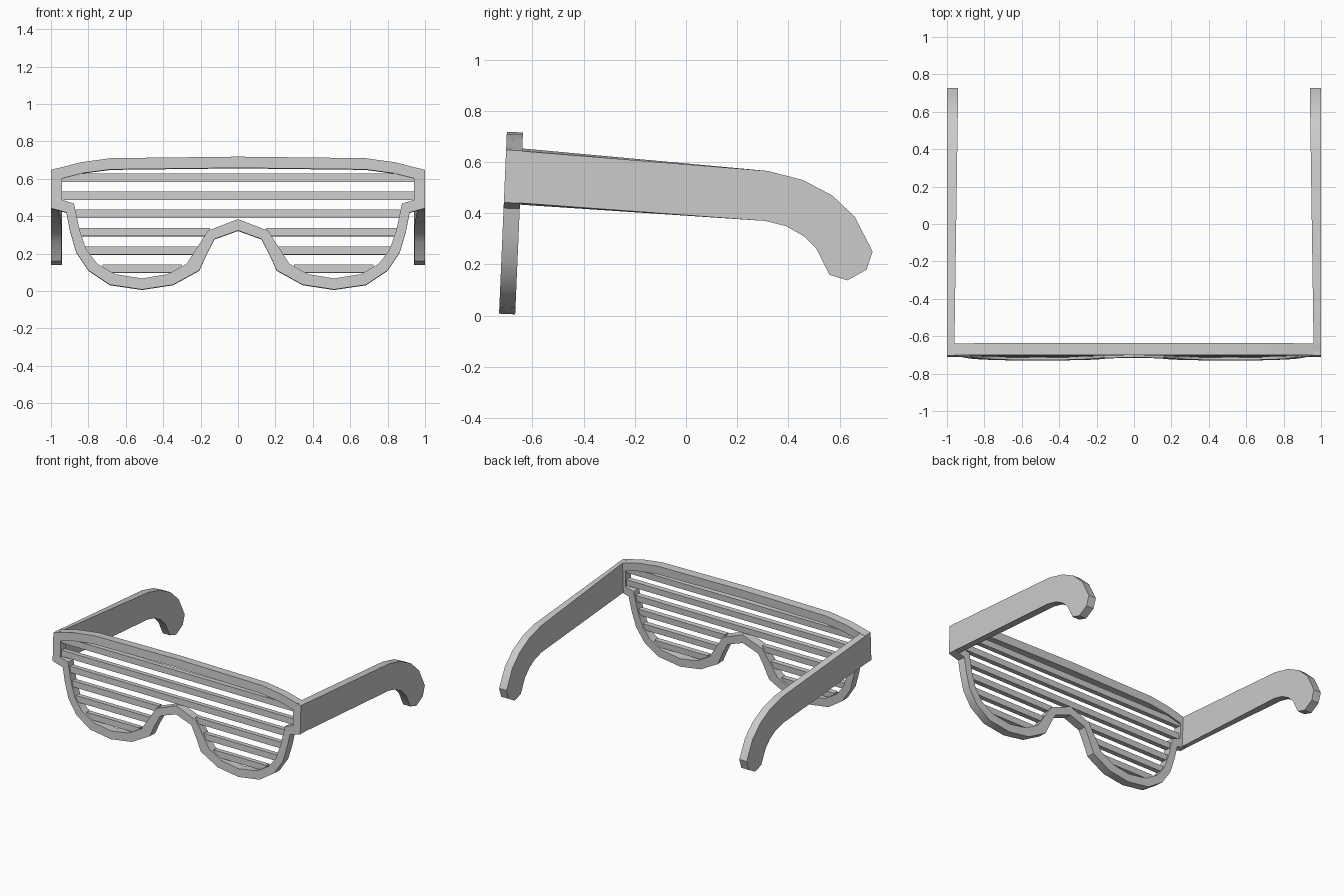
import bpy, bmesh, math

if "Cube" in bpy.data.objects:
    bpy.data.objects.remove(bpy.data.objects["Cube"])

grey = bpy.data.materials.new("light_grey")
grey.diffuse_color = (0.6, 0.6, 0.6, 1)
grey.use_nodes = True
grey.node_tree.nodes["Principled BSDF"].inputs["Base Color"].default_value = grey.diffuse_color

LEAN = 0.043      # backward lean of the front
FRONT_Y = -0.73
DEPTH = 0.063


def lean(x, d, z):
    """Point on the leaning front; d is the depth behind its front face."""
    return (x, FRONT_Y + LEAN * z + d, z - LEAN * d)


def finish(name, bm, smooth=True):
    bmesh.ops.recalc_face_normals(bm, faces=bm.faces)
    mesh = bpy.data.meshes.new(name)
    bm.to_mesh(mesh)
    bm.free()
    mesh.materials.append(grey)
    ob = bpy.data.objects.new(name, mesh)
    bpy.context.collection.objects.link(ob)
    if smooth:
        bpy.ops.object.select_all(action='DESELECT')
        ob.select_set(True)
        bpy.context.view_layer.objects.active = ob
        bpy.ops.object.shade_smooth_by_angle(angle=math.radians(31))
    return ob


def prism(bm, side_a, side_b):
    """Solid between two matching outlines."""
    a = [bm.verts.new(p) for p in side_a]
    b = [bm.verts.new(p) for p in side_b]
    bm.faces.new(a)
    bm.faces.new(b[::-1])
    for i in range(len(a)):
        j = (i + 1) % len(a)
        bm.faces.new((a[i], b[i], b[j], a[j]))


# Rim: right half as outer x, z and inner x, z, from top centre to nose bridge
half = [
    (0, .718, 0, .658), (.68, .71, .68, .65), (.84, .688, .83, .63),
    (1, .647, .94, .602), (1, .442, .94, .487), (.918, .42, .877, .467),
    (.898, .32, .845, .32), (.866, .21, .81, .22), (.80, .11, .754, .147),
    (.685, .033, .658, .09), (.513, .008, .513, .067), (.347, .033, .374, .09),
    (.207, .11, .273, .147), (.166, .20, .214, .24), (.125, .278, .16, .323),
    (0, .323, 0, .384),
]
loop = half + [(-a, b, -c, d) for a, b, c, d in half[-2:0:-1]]
bm = bmesh.new()
rings = []
for ox, oz, ix, iz in loop:
    rings.append([bm.verts.new(p) for p in (
        lean(ox, 0, oz), lean(ox, DEPTH, oz),
        lean(ix, DEPTH, iz), lean(ix, 0, iz))])
for i, r in enumerate(rings):
    s = rings[(i + 1) % len(rings)]
    for k in range(4):
        m = (k + 1) % 4
        bm.faces.new((r[k], s[k], s[m], r[m]))
finish("rim", bm)

# Shutter slats, ends sunk slightly into the rim
slats = [(.606, 0, .95), (.51, 0, .95), (.413, 0, .875),
         (.316, .15, .855), (.217, .19, .82), (.12, .30, .725)]
bm = bmesh.new()
for z, x0, x1 in slats:
    spans = [(-x1, x1)] if x0 == 0 else [(x0, x1), (-x1, -x0)]
    for a, b in spans:
        section = [(.013, z - .022), (.05, z - .022),
                   (.05, z + .022), (.013, z + .022)]
        prism(bm, [lean(a, d, h) for d, h in section],
              [lean(b, d, h) for d, h in section])
finish("slats", bm, smooth=False)

# Temples: y, z side profile with hooked ear end
profile = [
    (.32, .565), (.455, .53), (.57, .47), (.66, .385), (.728, .25),
    (.705, .18), (.63, .138), (.56, .16), (.51, .26), (.46, .31),
    (.39, .35), (.31, .37),
]
outer = [(-.695, .647)] + profile + [(-.70, .444)]
inner = [(-.695, .658)] + profile + [(-.70, .437)]
for side, name in ((1, "right_temple"), (-1, "left_temple")):
    bm = bmesh.new()
    prism(bm, [(side, y, z) for y, z in outer],
          [(side * (.96 - .02 * (y + .64) / 1.37), y, z) for y, z in inner])
    finish(name, bm)
